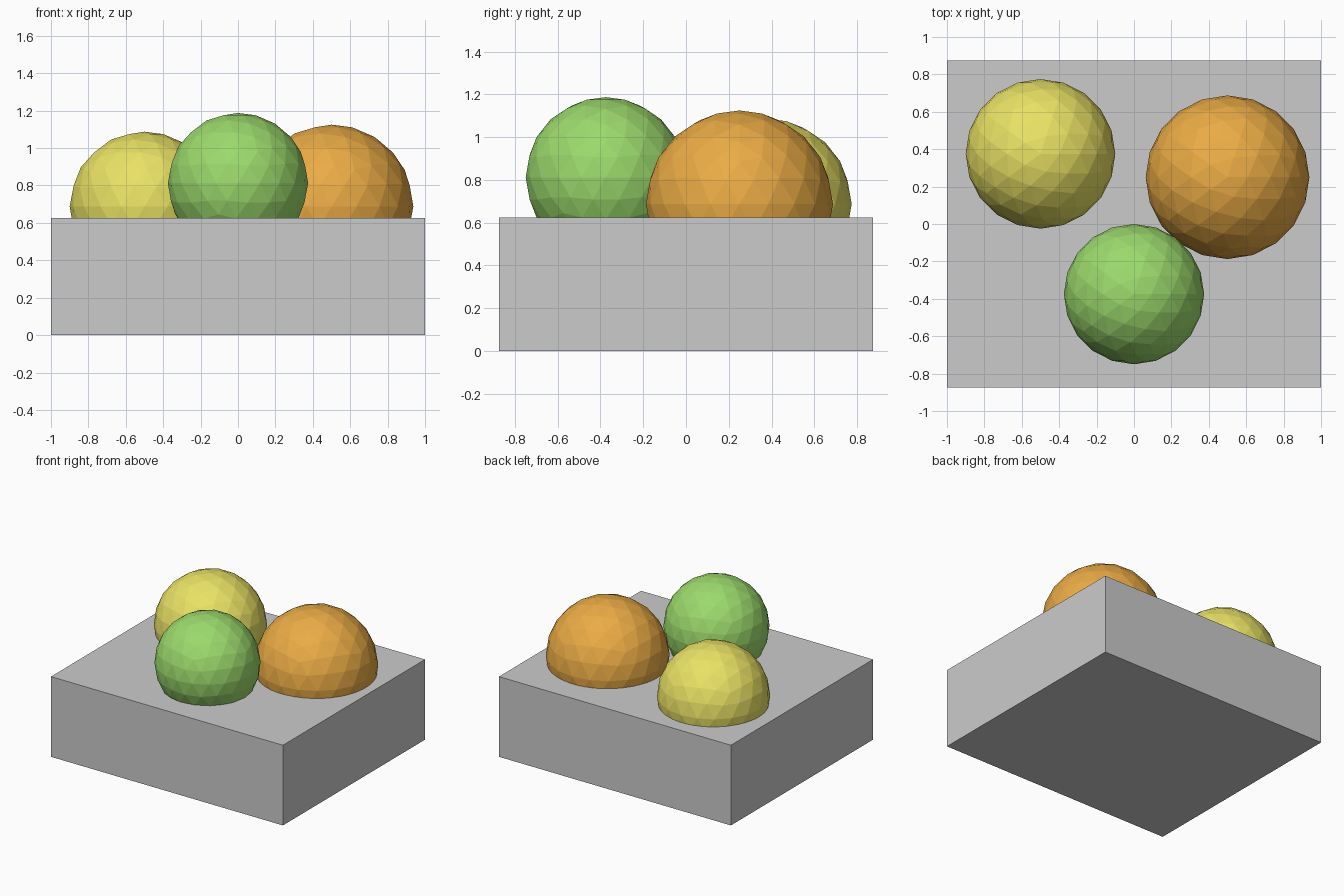
import bpy

if "Cube" in bpy.data.objects:
    bpy.data.objects.remove(bpy.data.objects["Cube"])


def colour(name, rgb):
    mat = bpy.data.materials.new(name)
    mat.diffuse_color = (*rgb, 1.0)
    mat.use_nodes = True
    mat.node_tree.nodes["Principled BSDF"].inputs["Base Color"].default_value = mat.diffuse_color
    return mat


# Low-poly faceted ball, partly sunk into the base
def ball(name, location, radius, rgb):
    bpy.ops.mesh.primitive_ico_sphere_add(subdivisions=3, radius=radius, location=location)
    obj = bpy.context.object
    obj.name = name
    obj.data.materials.append(colour(name + "_colour", rgb))
    return obj


# Base block
bpy.ops.mesh.primitive_cube_add(size=1, location=(0, 0, 0.3125))
base = bpy.context.object
base.name = "base_block"
base.scale = (2.0, 1.75, 0.625)
bpy.ops.object.transform_apply(location=False, rotation=False, scale=True)

# Three balls
ball("yellow_ball", (-0.5, 0.375, 0.6875), 0.40, (0.82, 0.76, 0.13))
ball("orange_ball", (0.5, 0.25, 0.6875), 0.4375, (0.83, 0.41, 0.06))
ball("green_ball", (0.0, -0.375, 0.8125), 0.375, (0.33, 0.70, 0.15))
